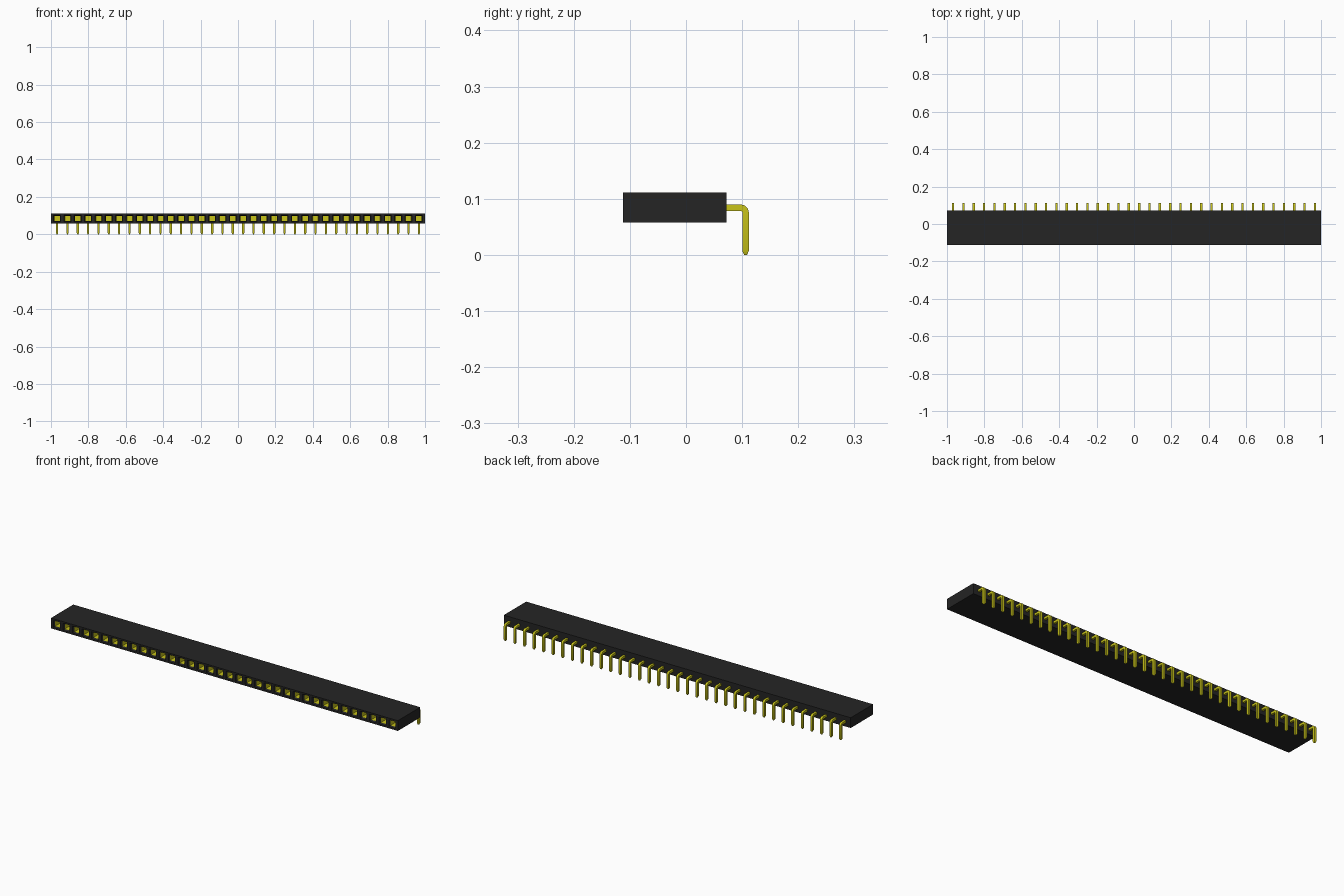
import bpy, bmesh, math
from mathutils import Vector

cube = bpy.data.objects.get("Cube")
if cube:
    bpy.data.objects.remove(cube, do_unlink=True)

COUNT, PITCH = 36, 0.05525
FRONT, BACK = -0.112, 0.072
BOTTOM, TOP = 0.058, 0.1115
MID_Z = (BOTTOM + TOP) / 2


def material(name, rgb, roughness):
    m = bpy.data.materials.new(name)
    m.use_nodes = True
    m.diffuse_color = (*rgb, 1)
    bsdf = m.node_tree.nodes["Principled BSDF"]
    bsdf.inputs["Base Color"].default_value = (*rgb, 1)
    bsdf.inputs["Roughness"].default_value = roughness
    return m


black = material("black plastic", (0.018, 0.018, 0.018), 0.6)
gold = material("yellow gold", (0.58, 0.55, 0.01), 0.4)


def make_object(name, bm, mats):
    mesh = bpy.data.meshes.new(name)
    bm.to_mesh(mesh)
    bm.free()
    for m in mats:
        mesh.materials.append(m)
    obj = bpy.data.objects.new(name, mesh)
    bpy.context.collection.objects.link(obj)
    return obj


# Housing: a strip of front cells, extruded back into a block
bm = bmesh.new()
half = COUNT * PITCH / 2
low, high = [], []
for i in range(COUNT + 1):
    x = -half + i * PITCH
    low.append(bm.verts.new((x, FRONT, BOTTOM)))
    high.append(bm.verts.new((x, FRONT, TOP)))
cells = [bm.faces.new((low[i], low[i + 1], high[i + 1], high[i])) for i in range(COUNT)]
rim = low + high[::-1]
bm.normal_update()

# Sockets: square mouth, short funnel, then a deep metal-lined hole
bmesh.ops.inset_individual(bm, faces=cells, thickness=0.012)
bmesh.ops.inset_individual(bm, faces=cells, thickness=0.006, depth=-0.009)
before = set(bm.faces)
bmesh.ops.inset_individual(bm, faces=cells, thickness=0.0005, depth=-0.08)
for f in [f for f in bm.faces if f not in before] + cells:
    f.material_index = 1

# Ends, sides and back of the housing
for v in (low[0], high[0]):
    v.co.x = -1
for v in (low[-1], high[-1]):
    v.co.x = 1
rear = [bm.verts.new((v.co.x, BACK, v.co.z)) for v in rim]
for i in range(len(rim)):
    j = (i + 1) % len(rim)
    bm.faces.new((rim[j], rim[i], rear[i], rear[j]))
bm.faces.new(rear[::-1])
bmesh.ops.recalc_face_normals(bm, faces=bm.faces[:])
make_object("housing", bm, [black, gold])

# Bent pin: a square section swept along a right-angle path with a tapered tip
W = 0.0058
pin_y, pin_z, bend = 0.112 - W, MID_Z - 0.001, 0.0085
stations = [(0.045, pin_z, 0, 1)]
for k in range(7):
    a = math.radians(15 * k)
    stations.append((pin_y - bend + bend * math.sin(a),
                     pin_z - bend + bend * math.cos(a), a, 1))
stations += [(pin_y, 0.007, math.pi / 2, 1), (pin_y, 0, math.pi / 2, 0.45)]

bm = bmesh.new()
x0 = -PITCH * (COUNT - 1) / 2
rings = []
for y, z, a, s in stations:
    normal = Vector((0, math.sin(a), math.cos(a)))
    rings.append([bm.verts.new(Vector((x0 + u * W * s, y, z)) + normal * v * W * s)
                  for u, v in ((-1, -1), (1, -1), (1, 1), (-1, 1))])
for r, q in zip(rings, rings[1:]):
    for i in range(4):
        j = (i + 1) % 4
        bm.faces.new((r[i], r[j], q[j], q[i]))
bm.faces.new(rings[0])
bm.faces.new(rings[-1])
bmesh.ops.recalc_face_normals(bm, faces=bm.faces[:])
pins = make_object("bent_pins", bm, [gold])

# Repeat the pin along the row
row = pins.modifiers.new("row", 'ARRAY')
row.count = COUNT
row.use_relative_offset = False
row.use_constant_offset = True
row.constant_offset_displace = (PITCH, 0, 0)

# Smooth only the bend
bpy.ops.object.select_all(action='DESELECT')
pins.select_set(True)
bpy.context.view_layer.objects.active = pins
bpy.ops.object.shade_smooth_by_angle(angle=math.radians(25))
